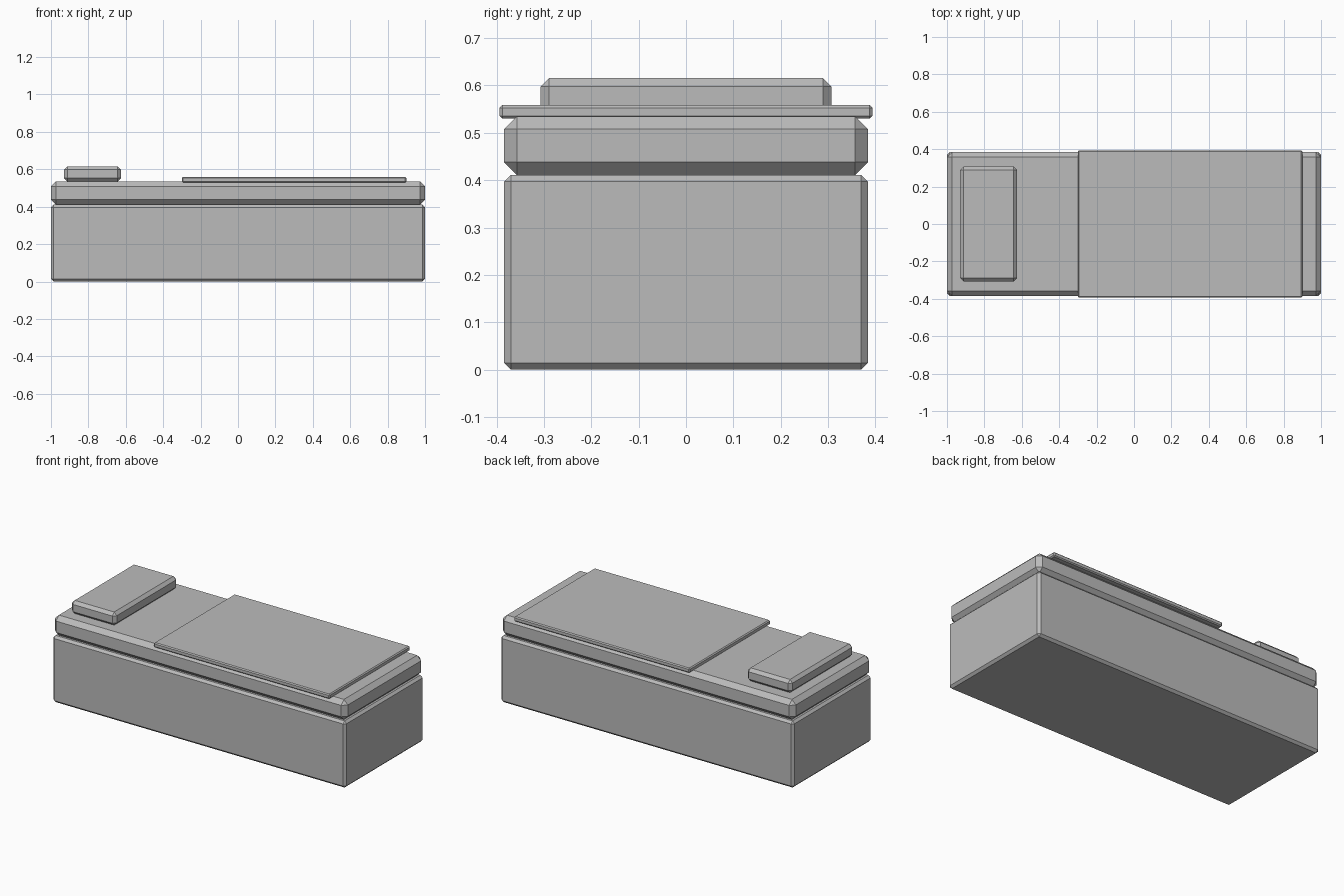
import bpy

if "Cube" in bpy.data.objects:
    bpy.data.objects.remove(bpy.data.objects["Cube"])

grey = bpy.data.materials.new("plain_grey")
grey.diffuse_color = (0.5, 0.5, 0.5, 1)
grey.use_nodes = True
grey.node_tree.nodes["Principled BSDF"].inputs["Base Color"].default_value = grey.diffuse_color


def chamfered_box(name, x, y, z, chamfer):
    """Box spanning the given (min, max) ranges with single-segment chamfers."""
    spans = (x, y, z)
    bpy.ops.mesh.primitive_cube_add(size=1, location=[(a + b) / 2 for a, b in spans])
    box = bpy.context.object
    box.name = name
    box.scale = [b - a for a, b in spans]
    bpy.ops.object.transform_apply(location=False, rotation=False, scale=True)
    bevel = box.modifiers.new("chamfer", 'BEVEL')
    bevel.width = chamfer
    bevel.segments = 1
    box.data.materials.append(grey)
    return box


# Solid bed base
chamfered_box("bed_base", (-1, 1), (-0.384, 0.384), (0, 0.411), 0.014)
# Mattress with broad chamfers
chamfered_box("mattress", (-1, 1), (-0.384, 0.384), (0.411, 0.535), 0.027)
# Pillow at the head end
chamfered_box("pillow", (-0.93, -0.625), (-0.307, 0.307), (0.535, 0.616), 0.018)
# Thin blanket overhanging the mattress sides
chamfered_box("blanket", (-0.3, 0.9), (-0.394, 0.394), (0.53, 0.559), 0.006)
